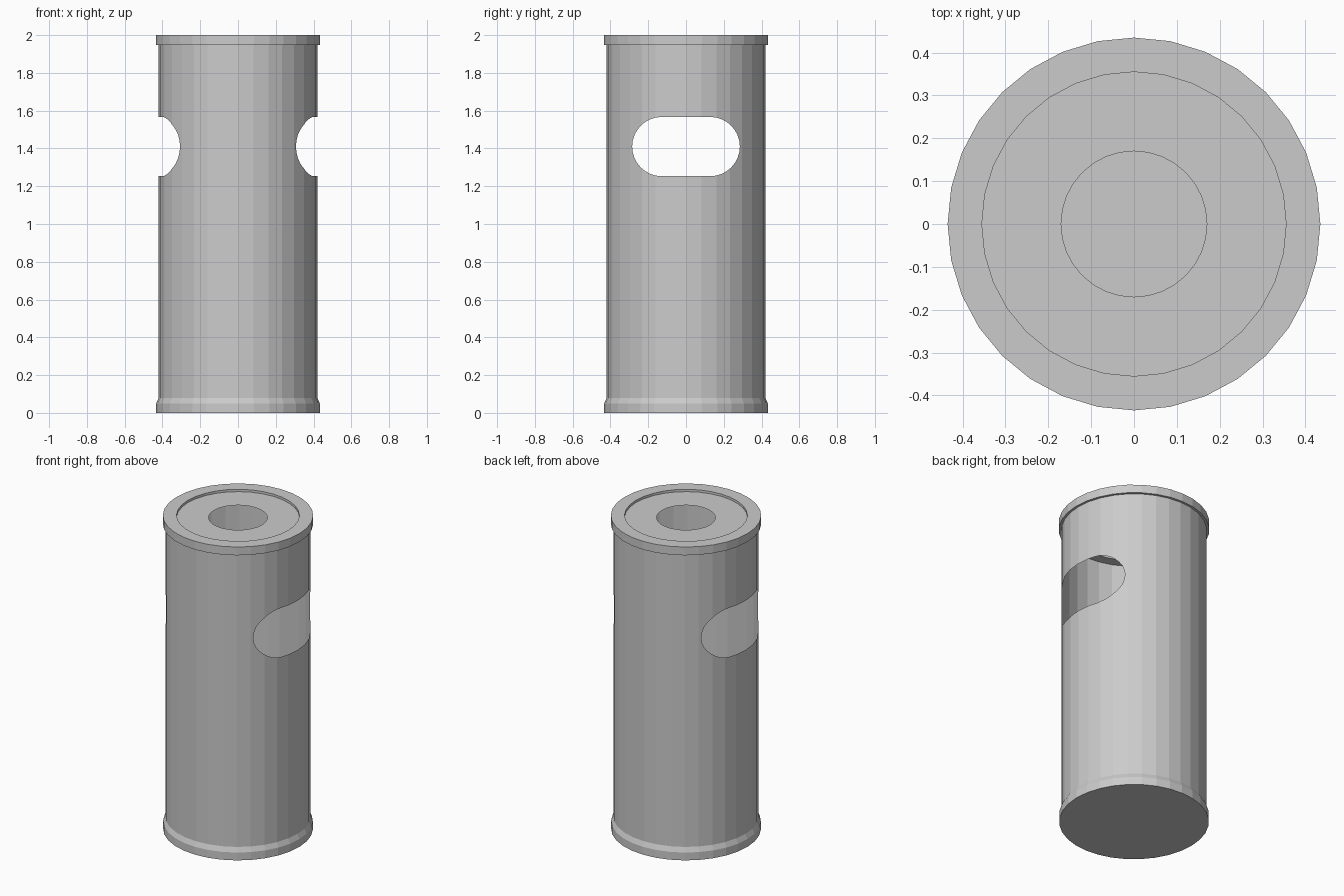
import bpy, bmesh, math

if "Cube" in bpy.data.objects:
    bpy.data.objects.remove(bpy.data.objects["Cube"])

SIDES = 32


def add_object(name, bm):
    mesh = bpy.data.meshes.new(name)
    bm.to_mesh(mesh)
    bm.free()
    obj = bpy.data.objects.new(name, mesh)
    bpy.context.collection.objects.link(obj)
    return obj


def lathe(name, profile, closed=False, cap_start=False, cap_end=False):
    """Revolve (radius, z) points around z; profile runs upward on the outside."""
    bm = bmesh.new()
    rings = []
    for r, z in profile:
        rings.append([bm.verts.new((r * math.cos(2 * math.pi * i / SIDES),
                                    r * math.sin(2 * math.pi * i / SIDES), z))
                      for i in range(SIDES)])
    pairs = list(zip(rings, rings[1:]))
    if closed:
        pairs.append((rings[-1], rings[0]))
    for low, high in pairs:
        for i in range(SIDES):
            j = (i + 1) % SIDES
            bm.faces.new((low[i], low[j], high[j], high[i]))
    if cap_start:
        bm.faces.new(rings[0][::-1])
    if cap_end:
        bm.faces.new(rings[-1])
    return add_object(name, bm)


def slot_cutter(half_straight, radius, z, half_length, steps=16):
    """Stadium-shaped prism running along x."""
    bm = bmesh.new()
    outline = []
    for side, start in ((1, -math.pi / 2), (-1, math.pi / 2)):
        for k in range(steps + 1):
            a = start + math.pi * k / steps
            outline.append((side * half_straight + radius * math.cos(a),
                            z + radius * math.sin(a)))
    face = bm.faces.new([bm.verts.new((-half_length, y, h)) for y, h in outline])
    out = bmesh.ops.extrude_face_region(bm, geom=[face])
    moved = [g for g in out["geom"] if isinstance(g, bmesh.types.BMVert)]
    bmesh.ops.translate(bm, verts=moved, vec=(2 * half_length, 0, 0))
    bmesh.ops.recalc_face_normals(bm, faces=bm.faces)
    cutter = add_object("slot_cutter", bm)
    cutter.hide_render = True
    return cutter


# Thin bin wall: cut the slots through a solid, then keep only the outer skin
body = lathe("bin_wall", [(0.42, 0.07), (0.42, 1.96)], cap_start=True, cap_end=True)
cutter = slot_cutter(0.128, 0.157, 1.41, 0.6)
mod = body.modifiers.new("slots", "BOOLEAN")
mod.operation = "DIFFERENCE"
mod.solver = "EXACT"
mod.object = cutter
bpy.context.view_layer.objects.active = body
bpy.ops.object.modifier_apply(modifier=mod.name)
bpy.data.objects.remove(cutter)

bm = bmesh.new()
bm.from_mesh(body.data)
inner = [f for f in bm.faces
         if math.hypot(*f.calc_center_median().xy) < 0.4 or abs(f.normal.z) > 0.5]
bmesh.ops.delete(bm, geom=inner, context="FACES")
bm.to_mesh(body.data)
bm.free()

# Flared base with closed floor
lathe("base", [(0.433, 0), (0.433, 0.05), (0.42, 0.08)], cap_start=True)

# Top rim ring
lathe("top_rim", [(0.435, 1.947), (0.435, 2.0), (0.355, 2.0), (0.355, 1.947)], closed=True)

# Recessed lid plate with round hole
lathe("lid_plate", [(0.355, 1.985), (0.17, 1.985)])
